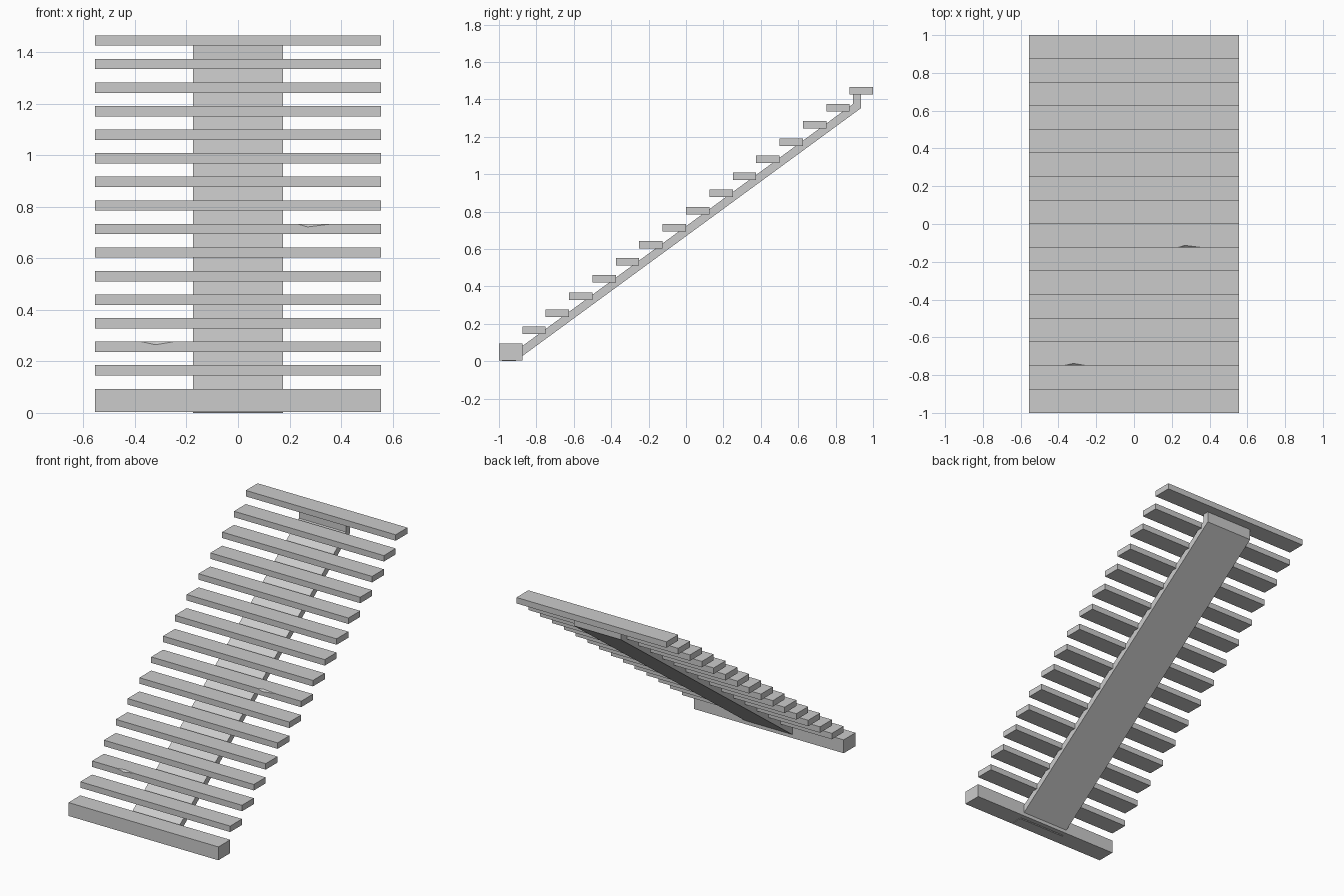
import bpy
import bmesh

cube = bpy.data.objects.get("Cube")
if cube:
    bpy.data.objects.remove(cube, do_unlink=True)

GREY = (0.6, 0.6, 0.6, 1)
stone = bpy.data.materials.new("plain grey")
stone.use_nodes = True
stone.diffuse_color = GREY
stone.node_tree.nodes["Principled BSDF"].inputs["Base Color"].default_value = GREY

STEPS = 16
RUN = 2 / STEPS
RISE = 0.0915
HALF_WIDTH = 0.555
THICK = 0.04
FIRST_TOP = 0.0935
CHIP = 0.012


def finish(name, bm):
    bmesh.ops.recalc_face_normals(bm, faces=bm.faces)
    mesh = bpy.data.meshes.new(name)
    bm.to_mesh(mesh)
    bm.free()
    mesh.materials.append(stone)
    obj = bpy.data.objects.new(name, mesh)
    bpy.context.collection.objects.link(obj)
    return obj


def extrude_profile(name, points, half):
    """Extrude a (y, z) outline along x, centred on x = 0."""
    bm = bmesh.new()
    face = bm.faces.new([bm.verts.new((-half, y, z)) for y, z in points])
    out = bmesh.ops.extrude_face_region(bm, geom=[face])["geom"]
    moved = [v for v in out if isinstance(v, bmesh.types.BMVert)]
    bmesh.ops.translate(bm, verts=moved, vec=(2 * half, 0, 0))
    return finish(name, bm)


def chip_edge(tread, left, tip, right, y, z):
    """Break a shallow three-cornered chip out of a tread's front top edge."""
    bm = bmesh.new()
    bm.from_mesh(tread.data)
    bm.verts.ensure_lookup_table()
    top = [v for v in bm.verts if v.co.z > z - 0.001]
    low = [v for v in bm.verts if v.co.z < z - 0.001]
    front_top = sorted([v for v in top if v.co.y < y + 0.001], key=lambda v: v.co.x)
    back_top = sorted([v for v in top if v.co.y > y + 0.001], key=lambda v: v.co.x)
    front_low = sorted([v for v in low if v.co.y < y + 0.001], key=lambda v: v.co.x)
    for f in list(bm.faces):
        if sum(v in front_top for v in f.verts) == 2:
            bm.faces.remove(f)
    a = bm.verts.new((left, y, z))
    b = bm.verts.new((right, y, z))
    inner = bm.verts.new((tip, y + CHIP, z))
    lower = bm.verts.new((tip, y, z - CHIP))
    bm.faces.new([front_top[0], a, inner, b, front_top[1], back_top[1], back_top[0]])
    bm.faces.new([front_top[0], a, lower, b, front_top[1], front_low[1], front_low[0]])
    bm.faces.new([a, lower, inner])
    bm.faces.new([b, inner, lower])
    bmesh.ops.recalc_face_normals(bm, faces=bm.faces)
    bm.to_mesh(tread.data)
    bm.free()


# Bottom block and floating treads
chips = {2: (-0.375, -0.32, -0.25), 7: (0.23, 0.27, 0.365)}
for i in range(STEPS):
    y = -1 + i * RUN
    top = FIRST_TOP + i * RISE
    bottom = top - THICK if i else 0.004
    name = f"tread_{i}" if i else "bottom_block"
    outline = [(y, bottom), (y + RUN, bottom), (y + RUN, top), (y, top)]
    tread = extrude_profile(name, outline, HALF_WIDTH)
    if i in chips:
        chip_edge(tread, *chips[i], y, top)

# Sloping centre beam with a short upright under the top tread
SLOPE = RISE / RUN
BASE = 0.668
DEPTH = 0.0535
back, front = 0.936, 0.893
post_top = FIRST_TOP + (STEPS - 1) * RISE - THICK
extrude_profile("centre_beam", [
    (-(BASE + DEPTH) / SLOPE, 0),
    (-BASE / SLOPE, 0),
    (back, BASE + SLOPE * back),
    (back, post_top),
    (front, post_top),
    (front, BASE + DEPTH + SLOPE * front),
], 0.175)
